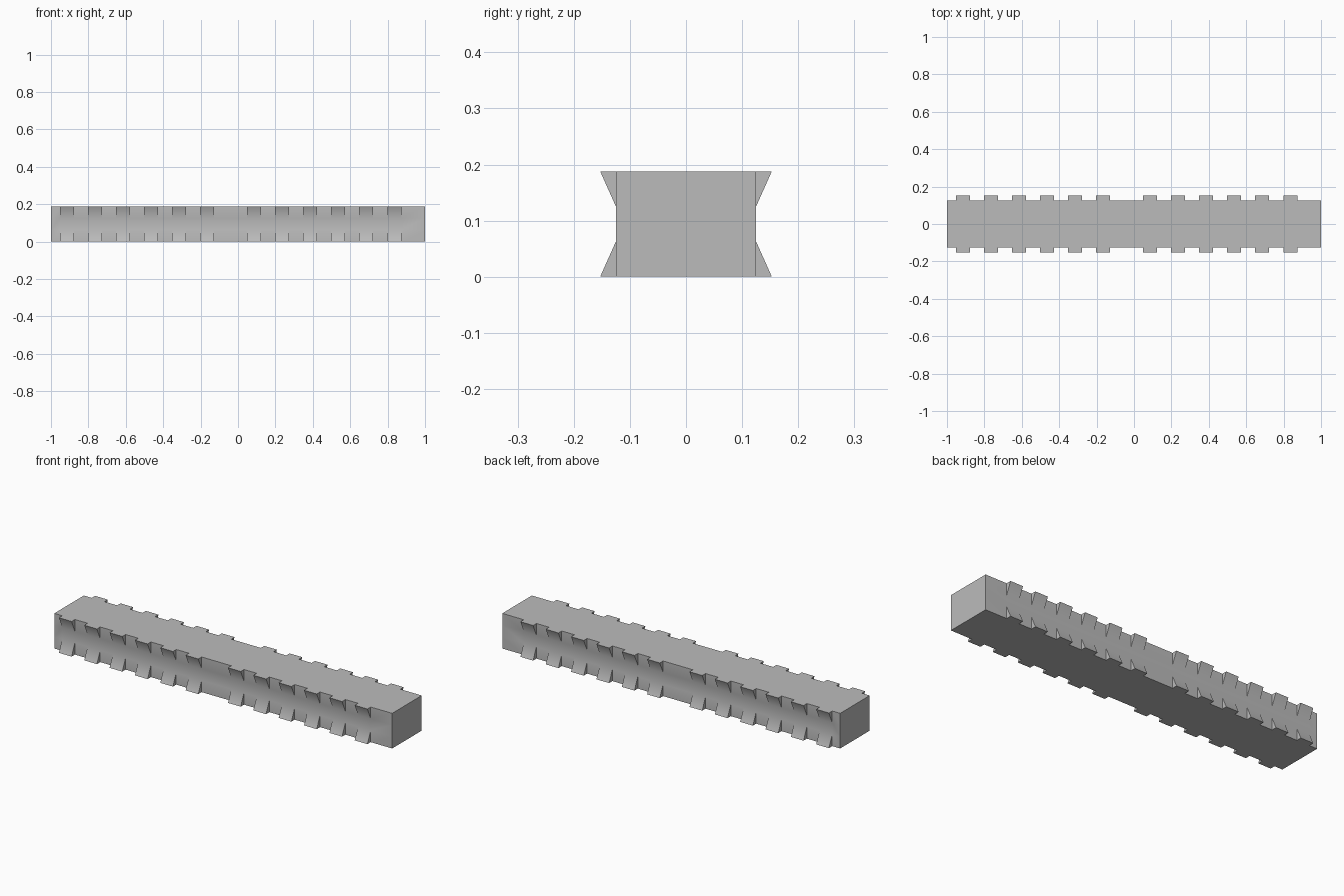
import bpy, bmesh, math

cube = bpy.data.objects.get("Cube")
if cube:
    bpy.data.objects.remove(cube, do_unlink=True)

HALF_Y, TOOTH_Y, HEIGHT = 0.125, 0.153, 0.188
LEVELS = [0, HEIGHT / 3, HEIGHT * 2 / 3, HEIGHT]
PITCH, WIDTH = 0.15, 0.075

# Two groups of six teeth along the bar
starts = [group + PITCH * i for group in (-0.953, 0.048) for i in range(6)]
stations = [-1.0] + [x for s in starts for x in (s, s + WIDTH)] + [1.0]

bm = bmesh.new()


def face(*points):
    bm.faces.new([bm.verts.new(p) for p in points])


def add_tooth(x0, x1, side, z_edge, z_root):
    """Wedge that flares out from the wall towards an outer edge of the bar."""
    base, tip = side * HALF_Y, side * TOOTH_Y
    face((x0, base, z_root), (x1, base, z_root), (x1, tip, z_edge), (x0, tip, z_edge))
    face((x0, base, z_edge), (x1, base, z_edge), (x1, tip, z_edge), (x0, tip, z_edge))
    for x in (x0, x1):
        face((x, base, z_root), (x, tip, z_edge), (x, base, z_edge))


for i, (x0, x1) in enumerate(zip(stations, stations[1:])):
    toothed = i % 2 == 1
    # Top and bottom
    for z in (0, HEIGHT):
        face((x0, -HALF_Y, z), (x1, -HALF_Y, z), (x1, HALF_Y, z), (x0, HALF_Y, z))
    # Side walls, with teeth above and below the middle strip
    for side in (-1, 1):
        y = side * HALF_Y
        for row, (z0, z1) in enumerate(zip(LEVELS, LEVELS[1:])):
            if not toothed or row == 1:
                face((x0, y, z0), (x1, y, z0), (x1, y, z1), (x0, y, z1))
        if toothed:
            add_tooth(x0, x1, side, LEVELS[0], LEVELS[1])
            add_tooth(x0, x1, side, LEVELS[3], LEVELS[2])

# End caps
for x in (-1, 1):
    face(*[(x, -HALF_Y, z) for z in LEVELS], *[(x, HALF_Y, z) for z in reversed(LEVELS)])

bmesh.ops.remove_doubles(bm, verts=bm.verts, dist=0.0001)
bmesh.ops.recalc_face_normals(bm, faces=bm.faces)
mesh = bpy.data.meshes.new("toothed_bar")
bm.to_mesh(mesh)
bm.free()
bar = bpy.data.objects.new("toothed_bar", mesh)
bpy.context.collection.objects.link(bar)

# Plain grey finish
grey = bpy.data.materials.new("grey")
grey.use_nodes = True
grey.diffuse_color = (0.5, 0.5, 0.5, 1)
grey.node_tree.nodes["Principled BSDF"].inputs["Base Color"].default_value = (0.5, 0.5, 0.5, 1)
mesh.materials.append(grey)

# Soft blend from the teeth into the wall, sharp elsewhere
bpy.ops.object.select_all(action="DESELECT")
bar.select_set(True)
bpy.context.view_layer.objects.active = bar
bpy.ops.object.shade_smooth_by_angle(angle=math.radians(30))
